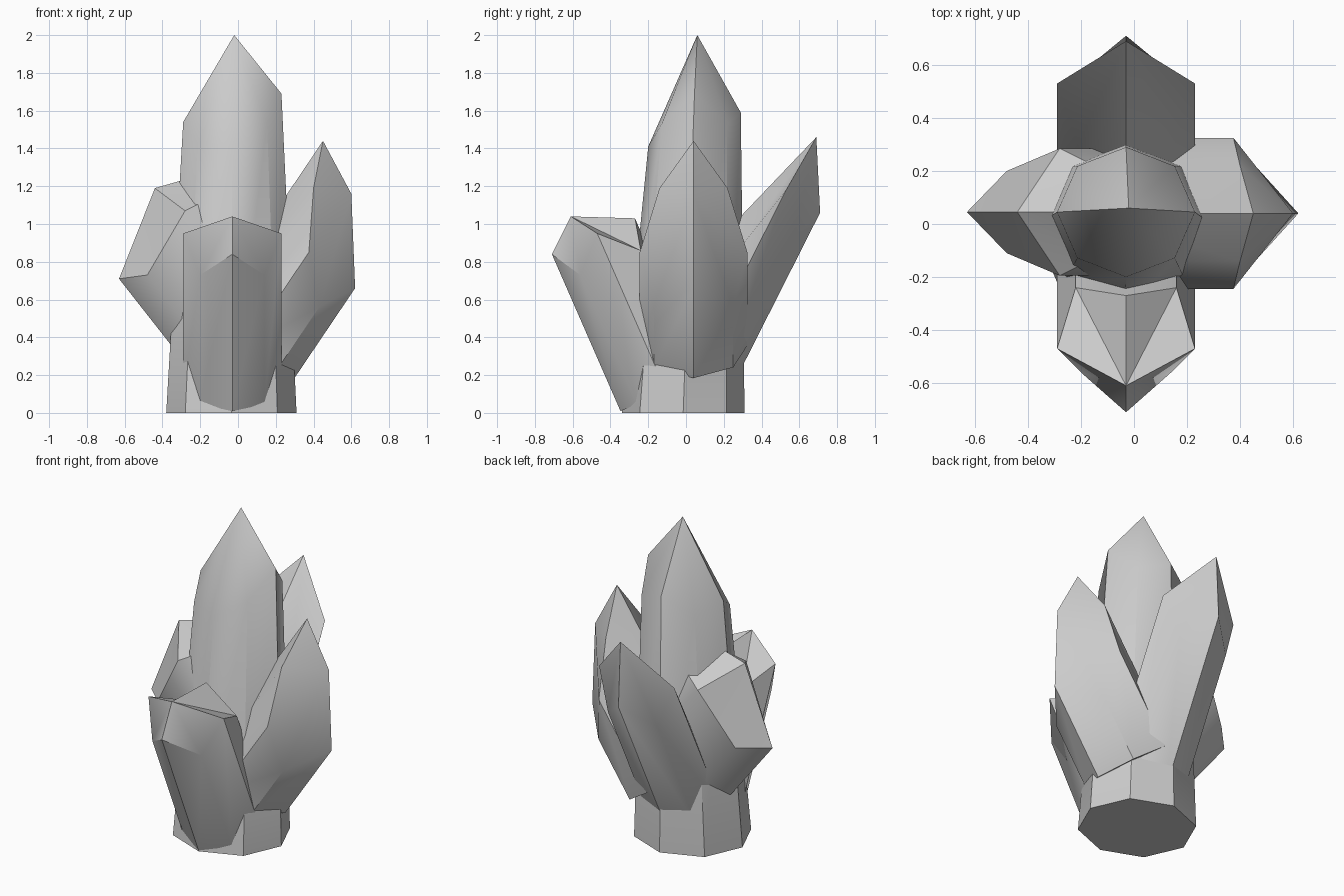
import bpy, bmesh, math
from mathutils import Vector

if "Cube" in bpy.data.objects:
    bpy.data.objects.remove(bpy.data.objects["Cube"])


def crystal(name, base, shoulder, apex):
    """Eight-sided shaft with an uneven shoulder line and a pointed tip."""
    bm = bmesh.new()
    lo = [bm.verts.new(p) for p in base]
    hi = [bm.verts.new(p) for p in shoulder]
    tip = bm.verts.new(apex)
    n = len(lo)
    bm.faces.new(lo[::-1])
    for i in range(n):
        j = (i + 1) % n
        bm.faces.new((lo[i], lo[j], hi[j], hi[i]))
        bm.faces.new((hi[i], hi[j], tip))
    bmesh.ops.recalc_face_normals(bm, faces=bm.faces)
    me = bpy.data.meshes.new(name)
    bm.to_mesh(me)
    bm.free()
    ob = bpy.data.objects.new(name, me)
    bpy.context.collection.objects.link(ob)
    bpy.ops.object.select_all(action='DESELECT')
    bpy.context.view_layer.objects.active = ob
    ob.select_set(True)
    bpy.ops.object.shade_smooth_by_angle(angle=math.radians(40))


def leaning(name, axis, centre, half, apex, lean, cut):
    """Leaning crystal; half = (side offset, outward, height) from outer to inner edge.
    axis is the lean plane (x or y); the shaft is cut square at distance cut along lean."""
    def place(s, o, z):
        return Vector((o, centre + s, z)) if axis == 'x' else Vector((centre + s, o, z))
    ring = half + [(-s, o, z) for s, o, z in half[-2:0:-1]]
    top = [place(*p) for p in ring]
    d = place(0, *lean)
    if axis == 'x':
        d.y = 0
    else:
        d.x = 0
    d.normalize()
    base = [p - d * (p.dot(d) - cut) for p in top]
    crystal(name, base, top, place(0, *apex))


# Central crystal: tapering octagon with uneven shoulders
heights = [1.69, 1.53, 1.59, 1.49, 1.54, 1.43, 1.41, 1.53]
base, top = [], []
for i, h in enumerate(heights):
    c, s = math.cos(i * math.pi / 4), math.sin(i * math.pi / 4)
    base.append((-0.035 + 0.345 * c, -0.015 + 0.325 * s, 0))
    top.append((-0.03 + 0.26 * c, 0.045 + 0.245 * s, h))
crystal("central_crystal", base, top, (-0.02, 0.06, 2.0))

# Four crystals leaning out of the base
leaning("front_crystal", 'y', -0.03,
        [(0, -0.71, 0.84), (0.17, -0.56, 0.73), (0.26, -0.47, 0.95),
         (0.19, -0.24, 0.86), (0, -0.27, 1.03)],
        (-0.61, 1.04), (-0.40, 0.915), 0.147)
leaning("back_crystal", 'y', -0.03,
        [(0, 0.71, 1.06), (0.17, 0.57, 0.93), (0.26, 0.53, 1.18),
         (0.18, 0.29, 0.88), (0, 0.28, 1.03)],
        (0.69, 1.46), (0.45, 0.89), 0.25)
leaning("right_crystal", 'x', 0.04,
        [(0, 0.62, 0.66), (0.21, 0.43, 0.56), (0.285, 0.375, 0.85),
         (0.18, 0.40, 1.19), (0, 0.45, 1.44)],
        (0.60, 1.16), (0.56, 0.83), 0.32)
leaning("left_crystal", 'x', 0.045,
        [(0, -0.63, 0.71), (0.155, -0.48, 0.73), (0.24, -0.28, 1.07),
         (0.19, -0.18, 1.12), (0, -0.30, 1.23)],
        (-0.44, 1.19), (-0.62, 0.79), 0.35)
